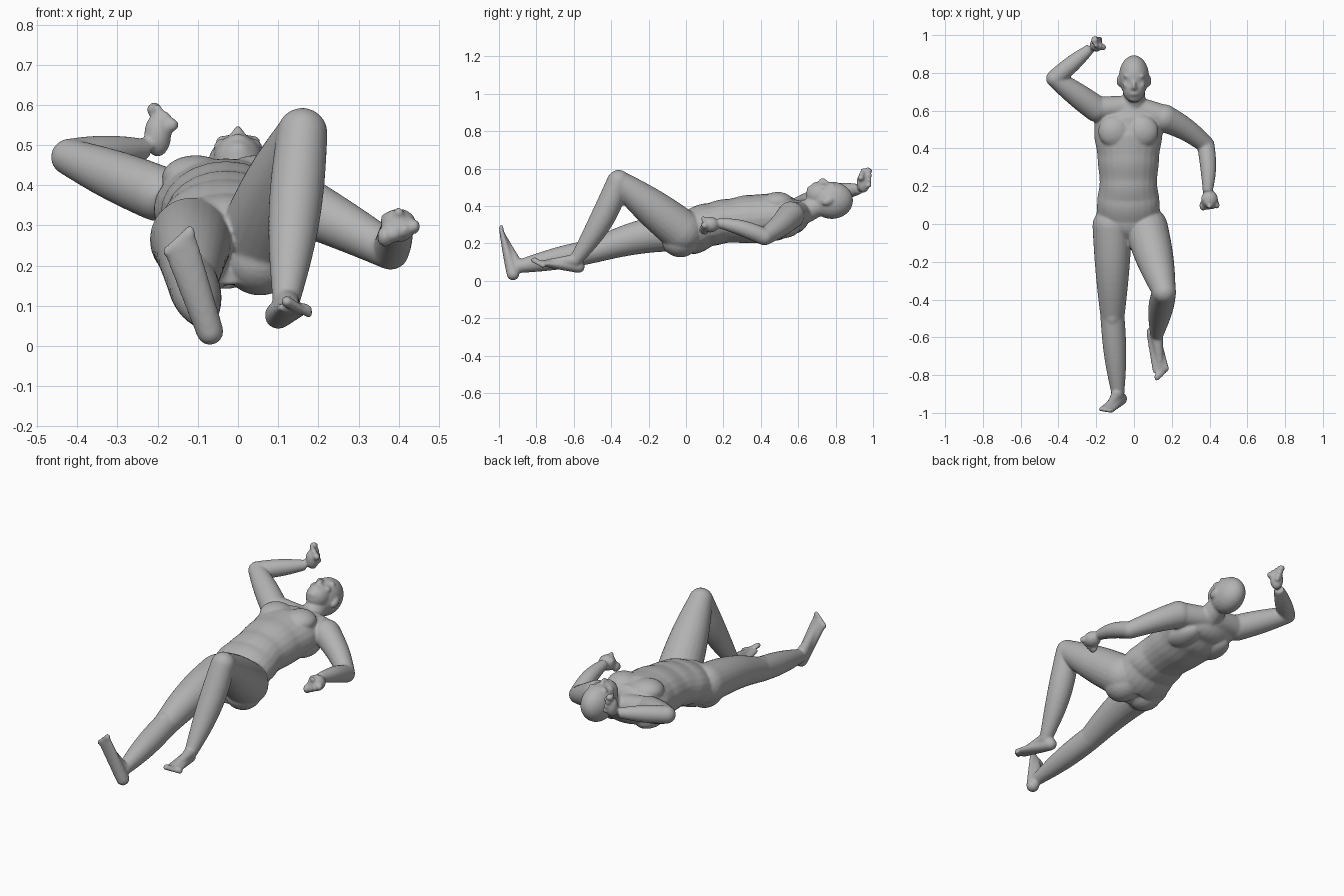
import bpy, bmesh, math
from mathutils import Vector, Matrix

cube = bpy.data.objects.get("Cube")
if cube:
    bpy.data.objects.remove(cube, do_unlink=True)

SIDES = 24
STEPS = 12
ACROSS = Vector((1, 0, 0))
UPRIGHT = Vector((0, 0, 1))
bm = bmesh.new()


def tube(stations, reference):
    """Closed tube through (center, width, depth) stations; width lies along reference."""
    rings = []
    last = len(stations) - 1
    for i, (center, width, depth) in enumerate(stations):
        tangent = (stations[min(i + 1, last)][0] - stations[max(i - 1, 0)][0]).normalized()
        side = (reference - tangent * reference.dot(tangent)).normalized()
        other = tangent.cross(side)
        angles = [math.tau * k / SIDES for k in range(SIDES)]
        rings.append([bm.verts.new(center + side * width * math.cos(a) + other * depth * math.sin(a))
                      for a in angles])
    for ring, following in zip(rings, rings[1:]):
        for k in range(SIDES):
            j = (k + 1) % SIDES
            bm.faces.new((ring[k], ring[j], following[j], following[k]))
    bm.faces.new(rings[0][::-1])
    bm.faces.new(rings[-1])


def ball(center, size, tilt=0):
    matrix = (Matrix.Translation(center) @ Matrix.Rotation(tilt, 4, 'X')
              @ Matrix.Diagonal((*size, 1)))
    bmesh.ops.create_icosphere(bm, subdivisions=3, radius=1, matrix=matrix)


def limb(start, end, thick, thin, bulge=0, bow=(0, 0, 0), flat=1, reference=ACROSS):
    """Tapered limb with a round start, a muscle bulge, a bowed path and a flattened end."""
    stations = []
    for i in range(STEPS + 1):
        t = i / STEPS
        swell = math.sin(math.pi * t)
        radius = thick + (thin - thick) * t + bulge * swell
        center = start.lerp(end, t) + Vector(bow) * swell
        stations.append((center, radius, radius * (1 + (flat - 1) * t)))
    tube(stations, reference)
    ball(start, (thick, thick, thick))


def row(start, end, count, size):
    """Row of shrinking balls, for toes and knuckles."""
    for i in range(count):
        t = i / (count - 1)
        ball(start.lerp(end, t), Vector(size) * (1 - t * .3))


def foot(ankle, heel, sole_front, big_toe, little_toe, toe_size):
    limb(heel, sole_front, .034, .045, flat=.3)
    limb(ankle, sole_front, .034, .012)
    row(big_toe, little_toe, 5, toe_size)


def point(x, y, z):
    return Vector((x, y, z))


# Joints
neck_base = point(0, .62, .36)
right_shoulder = point(-.2, .61, .38)
right_elbow = point(-.42, .77, .47)
right_wrist = point(-.23, .93, .49)
left_shoulder = point(.16, .56, .35)
left_elbow = point(.38, .42, .235)
left_wrist = point(.39, .17, .31)
right_hip = point(-.115, -.01, .265)
right_knee = point(-.114, -.49, .16)
right_ankle = point(-.085, -.9, .075)
left_hip = point(.065, -.02, .265)
left_knee = point(.16, -.36, .53)
left_ankle = point(.12, -.59, .11)

# Torso: y, z, half width and half depth from crotch to neck
profile = [(-.09, .22, .1, .07), (.02, .26, .17, .12), (.12, .3, .165, .115), (.22, .32, .152, .117),
           (.35, .33, .163, .13), (.47, .34, .18, .127), (.57, .35, .18, .1), (.66, .37, .07, .055)]
stations = []
for low, high in zip(profile, profile[1:]):
    for i in range(STEPS):
        t = i / STEPS
        y = low[0] + (high[0] - low[0]) * t
        ease = t * t * (3 - 2 * t)
        z, width, depth = (a + (b - a) * ease for a, b in zip(low[1:], high[1:]))
        stations.append((point(-.03, y, z), width, depth))
tube(stations, ACROSS)
for side in (-1, 1):
    ball((-.03 + side * .075, .49, .42), (.085, .085, .055))    # chest
    ball((-.02 + side * .075, -.03, .215), (.095, .1, .09))     # buttock
    ball((-.03 + side * .1, .5, .28), (.07, .11, .055))         # shoulder blade

# Neck and head
limb(neck_base, point(0, .74, .42), .062, .056)
ball((0, .78, .43), (.08, .114, .1))
ball((0, .72, .46), (.062, .078, .068))
ball((0, .67, .48), (.034, .026, .03))                          # chin
ball((0, .733, .527), (.012, .027, .022), -.2)                  # nose
ball((0, .72, .53), (.018, .01, .012))                          # nostrils
ball((0, .69, .514), (.024, .014, .014))                        # lips
for side in (-1, 1):
    ball((side * .03, .783, .513), (.028, .012, .012))          # brow
    ball((side * .036, .735, .498), (.024, .024, .018))         # cheekbone
    ball((side * .08, .757, .425), (.012, .032, .02), .4)       # ear

# Shoulder slopes
limb(neck_base, right_shoulder, .06, .065, reference=UPRIGHT)
limb(neck_base, left_shoulder, .06, .07, reference=UPRIGHT)

# Right leg, nearly straight
limb(right_hip, right_knee, .105, .064, bulge=.005, bow=(0, 0, .02))
limb(right_knee, right_ankle, .064, .034, bulge=.01)
ball((-.114, -.49, .185), (.045, .055, .045))
foot(right_ankle, point(-.07, -.925, .036), point(-.145, -.983, .255),
     point(-.12, -.988, .28), point(-.178, -.982, .235), (.015, .013, .02))

# Left leg, knee raised
limb(left_hip, left_knee, .115, .062, bulge=.01)
limb(left_knee, left_ankle, .063, .034, bulge=.016, bow=(0, .02, 0))
foot(left_ankle, point(.1, -.575, .076), point(.143, -.78, .095),
     point(.122, -.81, .11), point(.176, -.765, .08), (.015, .022, .015))

# Right arm, raised beside the head, with fist
limb(right_shoulder, right_elbow, .07, .046, bulge=.005, reference=UPRIGHT)
limb(right_elbow, right_wrist, .046, .026, bulge=.008, reference=UPRIGHT)
ball((-.2, .948, .525), (.034, .036, .055))
row(point(-.208, .972, .588), point(-.18, .977, .51), 4, (.02, .024, .018))
row(point(-.165, .935, .55), point(-.2, .945, .59), 3, (.018, .018, .018))

# Left arm, bent at the side, with fist
limb(left_shoulder, left_elbow, .074, .046, bow=(.005, .01, 0), reference=UPRIGHT)
limb(left_elbow, left_wrist, .046, .026, bulge=.006, bow=(.008, 0, .01), reference=UPRIGHT)
ball((.4, .13, .3), (.045, .048, .042))
row(point(.366, .098, .272), point(.44, .1, .297), 4, (.02, .028, .026))
row(point(.372, .135, .315), point(.4, .092, .333), 3, (.018, .018, .018))

bmesh.ops.recalc_face_normals(bm, faces=bm.faces)
mesh = bpy.data.meshes.new("body")
bm.to_mesh(mesh)
bm.free()
body = bpy.data.objects.new("body", mesh)
bpy.context.collection.objects.link(body)

# One colour for the whole figure
grey = bpy.data.materials.new("plain grey")
grey.use_nodes = True
colour = (.45, .45, .45, 1)
grey.diffuse_color = colour
grey.node_tree.nodes["Principled BSDF"].inputs["Base Color"].default_value = colour
mesh.materials.append(grey)

# Fuse the parts into one smooth skin
fuse = body.modifiers.new("fuse", 'REMESH')
fuse.mode = 'VOXEL'
fuse.voxel_size = .0065
fuse.use_smooth_shade = True
soften = body.modifiers.new("soften", 'SMOOTH')
soften.factor = .5
soften.iterations = 7
